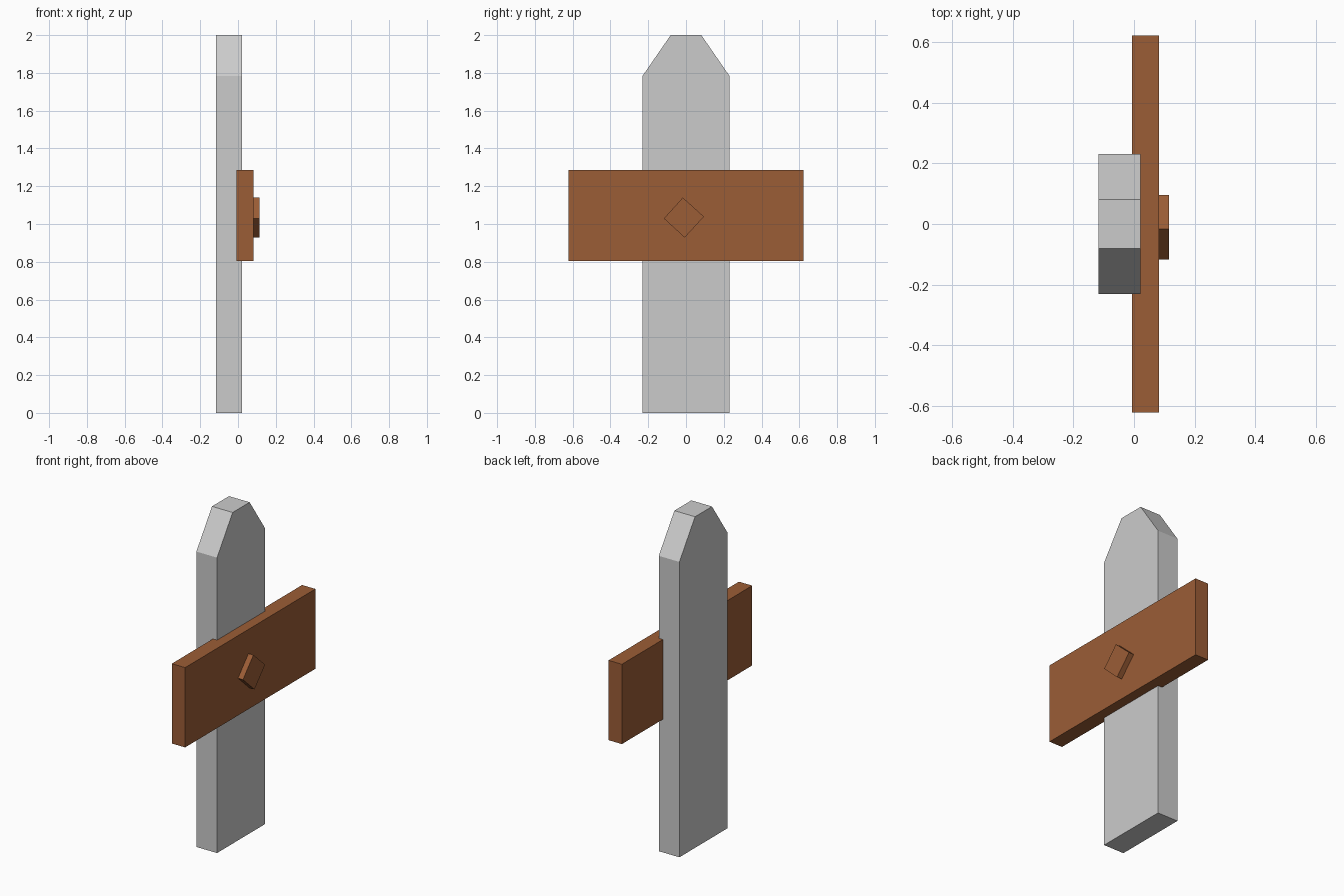
import bpy, bmesh

if "Cube" in bpy.data.objects:
    bpy.data.objects.remove(bpy.data.objects["Cube"])

wood = bpy.data.materials.new("brown_wood")
wood.diffuse_color = (0.33, 0.11, 0.037, 1)
wood.use_nodes = True
wood.node_tree.nodes["Principled BSDF"].inputs["Base Color"].default_value = wood.diffuse_color


def slab(name, profile, x0, x1, material=None):
    """Extrude a (y, z) outline along x."""
    bm = bmesh.new()
    face = bm.faces.new([bm.verts.new((x0, y, z)) for y, z in profile])
    out = bmesh.ops.extrude_face_region(bm, geom=[face])["geom"]
    verts = [v for v in out if isinstance(v, bmesh.types.BMVert)]
    bmesh.ops.translate(bm, verts=verts, vec=(x1 - x0, 0, 0))
    bmesh.ops.recalc_face_normals(bm, faces=bm.faces)
    mesh = bpy.data.meshes.new(name)
    bm.to_mesh(mesh)
    bm.free()
    if material:
        mesh.materials.append(material)
    obj = bpy.data.objects.new(name, mesh)
    bpy.context.collection.objects.link(obj)
    return obj


# Upright picket with clipped top corners
half = [(0.23, 0), (0.23, 1.784), (0.081, 2)]
slab("post", half + [(-y, z) for y, z in reversed(half)], -0.117, 0.021)

# Horizontal board across the front of the post
slab("cross_board", [(-0.622, 0.804), (0.622, 0.804), (0.622, 1.286), (-0.622, 1.286)],
     -0.007, 0.082, wood)

# Tilted square peg standing out of the board
slab("peg", [(-0.017, 1.14), (-0.117, 1.029), (-0.007, 0.928), (0.095, 1.039)],
     0.04, 0.115, wood)
